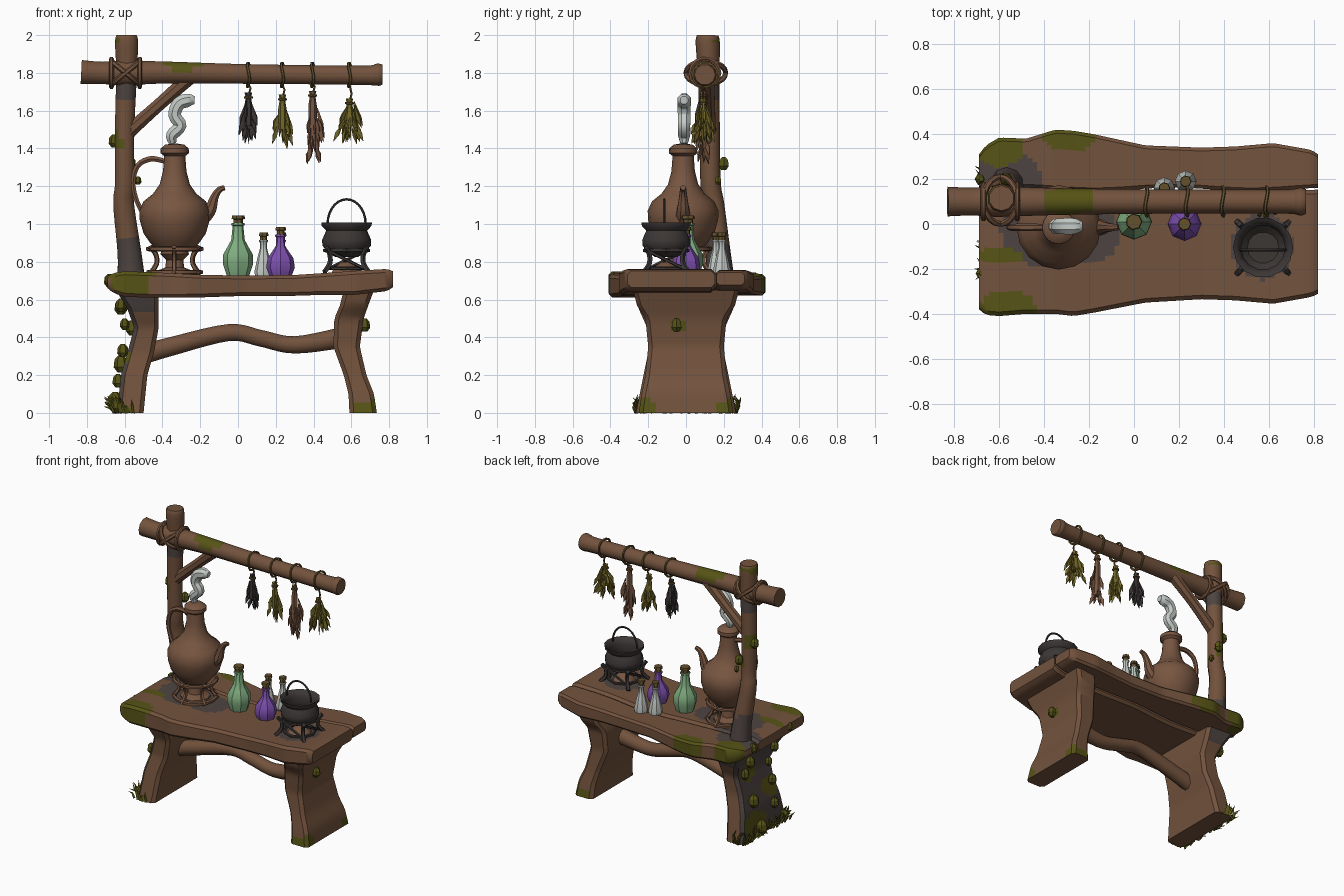
import bpy, bmesh, math, random
from mathutils import Vector

if "Cube" in bpy.data.objects:
    bpy.data.objects.remove(bpy.data.objects["Cube"])

random.seed(4)
COL = {"wood": (.17, .085, .046), "moss": (.095, .088, .008), "stone_grey": (.075, .058, .053),
       "iron": (.045, .038, .036), "green_glass": (.22, .43, .22), "purple_glass": (.21, .08, .43),
       "pale_glass": (.56, .6, .57), "olive_herb": (.17, .135, .02), "rope": (.13, .082, .025),
       "clay": (.185, .092, .052)}
MAT = {}
for k, c in COL.items():
    MAT[k] = bpy.data.materials.new(k)
    MAT[k].diffuse_color = (*c, 1)


def make(name, parts, mats, spots=(), rule=None, angle=40):
    """Skin each list of rings; spots are ellipsoids (centre, radii, material index)."""
    bm = bmesh.new()
    for rings, closed in parts:
        vs = [[bm.verts.new(p) for p in r] for r in rings]
        n = len(vs[0])
        for i in range(len(vs) - (0 if closed else 1)):
            a, b = vs[i], vs[(i + 1) % len(vs)]
            for j in range(n):
                bm.faces.new((a[j], a[(j + 1) % n], b[(j + 1) % n], b[j]))
        if not closed:
            bm.faces.new(vs[0][::-1])
            bm.faces.new(vs[-1])
    bmesh.ops.recalc_face_normals(bm, faces=bm.faces)
    for f in bm.faces:
        c = f.calc_center_median()
        if rule:
            f.material_index = rule(c, f.normal)
        for p, r, m in spots:
            if sum(((c[i] - p[i]) / r[i]) ** 2 for i in range(3)) < 1:
                f.material_index = m
    me = bpy.data.meshes.new(name)
    bm.to_mesh(me)
    bm.free()
    for m in mats:
        me.materials.append(MAT[m])
    ob = bpy.data.objects.new(name, me)
    bpy.context.collection.objects.link(ob)
    bpy.ops.object.select_all(action='DESELECT')
    ob.select_set(True)
    bpy.context.view_layer.objects.active = ob
    bpy.ops.object.shade_smooth_by_angle(angle=math.radians(angle))
    return ob


def lerp(tab, x):
    for (a, *p), (b, *q) in zip(tab, tab[1:]):
        if x <= b:
            t = max(0, (x - a) / (b - a))
            return [u + (v - u) * t for u, v in zip(p, q)]
    return list(tab[-1][1:])


def curve(pts, n):
    """Smooth path through (x, y, z, radius) points."""
    P = [pts[0]] + list(pts) + [pts[-1]]
    out = []
    for i in range(len(pts) - 1):
        a, b, c, d = P[i:i + 4]
        for k in range(n):
            t = k / n
            out.append([.5 * (2 * q + (r - p) * t + (2 * p - 5 * q + 4 * r - s) * t * t
                              + (3 * q - p - 3 * r + s) * t ** 3) for p, q, r, s in zip(a, b, c, d)])
    return out + [list(pts[-1])]


def tube(path, sides=8, ref=(0, 1, 0), closed=False, flat=1):
    rings, n = [], len(path)
    for i, p in enumerate(path):
        a = path[(i - 1) % n] if closed or i else p
        b = path[(i + 1) % n] if closed or i < n - 1 else p
        t = (Vector(b[:3]) - Vector(a[:3])).normalized()
        u = t.cross(Vector(ref)).normalized()
        v = t.cross(u)
        rings.append([Vector(p[:3]) + p[3] * (u * math.cos(w) + v * math.sin(w) * flat)
                      for w in [(j + .5) * math.tau / sides for j in range(sides)]])
    return rings, closed


def lathe(x, y, prof, sides=12):
    return [[(x + r * math.cos(j * math.tau / sides), y + r * math.sin(j * math.tau / sides), z)
             for j in range(sides)] for z, r in prof], False


def hoop(x, y, z, r, w, n=16):
    return tube([(x + r * math.cos(i * math.tau / n), y + r * math.sin(i * math.tau / n), z, w)
                 for i in range(n)], 5, (0, 0, 1), True)


def rect(u0, u1, v0, v1, b, n):
    us = [u0 + b + (u1 - u0 - 2 * b) * i / n for i in range(n + 1)]
    return [(u, v0) for u in us] + [(u1, v0 + b), (u1, v1 - b)] + \
        [(u, v1) for u in us[::-1]] + [(u0, v1 - b), (u0, v0 + b)]


# table top: two wavy planks (x, front y, back y, bottom z, top z)
TOP = [(-.69, -.38, .31, .66, .725), (-.66, -.405, .35, .635, .74), (-.6, -.41, .385, .615, .75),
       (-.48, -.40, .38, .61, .745), (-.35, -.40, .42, .61, .74), (-.27, -.41, .415, .61, .735),
       (-.18, -.395, .40, .612, .73), (.05, -.35, .35, .62, .727), (.3, -.335, .34, .62, .73),
       (.45, -.34, .345, .625, .74), (.62, -.355, .36, .625, .752), (.79, -.325, .33, .645, .762),
       (.82, -.31, .31, .665, .75)]
xs = [-.69 + 1.51 * i / 70 for i in range(71)]
front, back = [], []
for x in xs:
    f, k, lo, hi = lerp(TOP, x)
    seam = .15 + .008 * math.sin(x * 9)
    front.append([(x, u, v) for u, v in rect(f, seam - .004, lo, hi, .018, 24)])
    back.append([(x, u, v) for u, v in rect(seam + .004, k, lo + .012, hi - .006, .015, 10)])
SPOTS = [((-.58, .2, .74), (.17, .13, .05), 2), ((-.2, -.05, .74), (.14, .13, .05), 2),
         ((-.4, -.02, .74), (.2, .17, .04), 2), ((.575, -.1, .74), (.14, .15, .05), 2),
         ((-.6, .35, .72), (.11, .1, .12), 1), ((-.29, .41, .72), (.13, .09, .1), 1),
         ((-.56, -.38, .72), (.13, .1, .06), 1), ((-.6, -.14, .74), (.11, .035, .04), 1)]
make("table_top_front_plank", [(front, False)], ["wood", "moss", "stone_grey"], SPOTS)
make("table_top_back_plank", [(back, False)], ["wood", "moss", "stone_grey"], SPOTS)

# bent slab legs (z, x0, x1, half depth)
LEFT = [(0, -.64, -.5, .265), (.2, -.62, -.48, .225), (.32, -.585, -.445, .2), (.45, -.55, -.42, .205),
        (.55, -.585, -.42, .25), (.64, -.64, -.42, .28)]
RIGHT = [(0, .59, .735, .25), (.1, .585, .72, .235), (.2, .56, .68, .215), (.35, .505, .645, .2),
         (.5, .51, .665, .215), (.57, .54, .69, .26), (.65, .56, .72, .28)]


def leg(name, tab, spots, rule=None):
    rings = []
    for i in range(25):
        z = tab[-1][0] * i / 24
        a, b, h = lerp(tab, z)
        rings.append([(u, v, z) for v, u in rect(-h, h, a, b, .022, 14)])
    make(name, [(rings, False)], ["wood", "moss", "stone_grey"], spots, rule)


leg("left_leg", LEFT, [((-.6, .1, .1), (.1, .13, .08), 1), ((-.58, -.12, .28), (.08, .09, .07), 1),
                       ((-.56, .08, .45), (.08, .08, .07), 1)],
    lambda c, n: 2 if n.x < -.5 or (c.z > .54 and c.x < -.5) else 0)
leg("right_leg", RIGHT, [((.68, -.05, .46), (.06, .05, .04), 1), ((.72, -.22, .02), (.08, .06, .06), 1),
                         ((.72, .22, .02), (.08, .06, .05), 1)])

# wavy stretcher log
make("stretcher", [tube(curve([(-.5, 0, .31, .055), (-.36, 0, .35, .052), (-.05, 0, .425, .047), (.12, 0, .395, .046),
                               (.3, 0, .36, .048), (.56, 0, .4, .058)], 5), 10)], ["wood"])

# post, beam and brace
make("post", [tube(curve([(-.565, .18, .7, .078), (-.575, .17, .85, .066), (-.605, .145, 1.1, .058),
                          (-.6, .13, 1.22, .054), (-.6, .125, 1.5, .054), (-.59, .12, 1.8, .058),
                          (-.59, .115, 1.96, .064), (-.59, .115, 2.0, .056)], 6), 10)],
     ["wood", "moss", "stone_grey"],
     [((-.6, .15, .8), (.12, .12, .14), 2), ((-.6, .1, 1.72), (.1, .1, .06), 2),
      ((-.64, .13, 1.44), (.06, .07, .06), 1), ((-.6, .12, 1.97), (.07, .06, .03), 1),
      ((-.57, .24, 1.3), (.06, .07, .08), 1)])
make("beam", [tube(curve([(-.83, .1, 1.805, .066), (-.72, .1, 1.8, .062), (-.6, .1, 1.8, .068), (-.35, .1, 1.802, .06),
                          (0, .1, 1.795, .055), (.4, .1, 1.79, .053), (.68, .1, 1.787, .054),
                          (.74, .1, 1.79, .062), (.765, .1, 1.79, .055)], 6), 10)], ["wood", "moss"],
     [((-.28, .11, 1.85), (.11, .12, .05), 1)])
make("brace", [tube(curve([(-.6, .12, 1.47, .042), (-.42, .12, 1.63, .036), (-.24, .11, 1.79, .042)], 4), 8)], ["wood"])

# crossed lashing where beam meets post
lash = []
for s in (1, -1):
    lash.append(tube([(-.595 + .075 * math.cos(w), .105 + .105 * math.sin(w), 1.8 + s * .062 * math.cos(w), .014)
                      for w in [i * math.tau / 20 for i in range(20)]], 6, (s * .64, 0, -.77), True))
for x in (-.67, -.52):
    lash.append(tube([(x, .1 + .076 * math.cos(i * math.tau / 14), 1.8 + .076 * math.sin(i * math.tau / 14), .013)
                      for i in range(14)], 6, (1, 0, 0), True))
make("lashing", lash, ["wood"])

# kettle with spout, handle and stand
KX, KY = -.335, -.015
make("kettle_body", [lathe(KX, KY, [(.865, .1), (.9, .13), (.95, .165), (1.02, .185), (1.07, .188), (1.12, .165),
                                    (1.16, .115), (1.21, .08), (1.28, .062), (1.36, .056), (1.375, .075),
                                    (1.4, .074), (1.42, .05), (1.425, .02)], 16)], ["clay"])
make("kettle_spout", [tube(curve([(-.2, KY, 1.03, .05), (-.15, KY, 1.07, .036), (-.125, KY, 1.14, .024),
                                  (-.1, KY, 1.18, .018), (-.07, KY, 1.192, .014)], 4), 8)], ["clay"])
make("kettle_handle", [tube(curve([(-.38, KY, 1.33, .014), (-.46, KY, 1.345, .017), (-.53, KY, 1.31, .016),
                                   (-.555, KY, 1.22, .014), (-.535, KY, 1.12, .014), (-.49, KY, 1.04, .016)], 4), 6)], ["clay"])
stand = [hoop(KX, KY, .868, .142, .013), hoop(KX, KY, .745, .14, .013),
         lathe(KX, KY, [(.735, .1), (.75, .1), (.77, .05), (.81, .045), (.84, .075), (.87, .07)], 10)]
for i in range(6):
    c, s = math.cos(i * math.pi / 3 + .5), math.sin(i * math.pi / 3 + .5)
    stand.append(tube(curve([(KX + r * c, KY + r * s, z, .013) for r, z in
                             ((.15, .88), (.115, .84), (.11, .79), (.15, .735))], 3), 5, (-s, c, 0)))
make("kettle_stand", stand, ["clay"])

# curling smoke
make("smoke", [tube(curve([(-.345, -.01, 1.425, .02), (-.35, -.01, 1.47, .034), (-.305, -.01, 1.52, .035),
                           (-.335, -.01, 1.575, .036), (-.315, -.01, 1.635, .038), (-.265, -.01, 1.655, .038),
                           (-.23, -.01, 1.655, .022)], 4), 8)], ["pale_glass"])

# bottles with corks
def bottle(name, x, y, prof, mat, sides=8):
    make(name, [lathe(x, y, prof, sides)], [mat], angle=30)
    z, r = prof[-1]
    make(name + "_cork", [lathe(x, y, [(z - .01, r * .8), (z + .02, r * .8), (z + .022, r * 1.1), (z + .04, r)], 7)], ["rope"])


bottle("green_bottle", 0, .01, [(.728, .06), (.79, .08), (.84, .078), (.88, .055), (.915, .036), (.99, .028),
                                (.995, .036), (1.005, .034)], "green_glass")
bottle("purple_bottle", .225, .0, [(.728, .06), (.77, .076), (.82, .068), (.86, .04), (.885, .025), (.93, .023),
                                   (.935, .029), (.945, .027)], "purple_glass")
VIAL = [(.726, .045), (.75, .048), (.83, .03), (.87, .019), (.9, .019), (.91, .025), (.915, .024)]
bottle("pale_vial_left", .135, .16, VIAL, "pale_glass")
bottle("pale_vial_right", .23, .19, VIAL, "pale_glass")

# cauldron, handle and stand
CX, CY = .575, -.105
make("cauldron", [lathe(CX, CY, [(.825, .06), (.85, .1), (.885, .128), (.915, .13), (.95, .115), (.965, .108),
                                 (.99, .132), (1.008, .134), (1.0, .118), (.965, .098), (.9, .11), (.86, .07)], 14)], ["iron"])
make("cauldron_handle", [tube([(CX + .1 * math.cos(w), CY - .01, 1.0 + .13 * math.sin(w), .007)
                               for w in [i * math.pi / 14 for i in range(15)]], 5)], ["iron"])
stand = [hoop(CX, CY, .86, .115, .011, 8), hoop(CX, CY, .765, .105, .01, 8)]
for i in range(4):
    w = math.pi / 4 + i * math.pi / 2
    c, s = math.cos(w), math.sin(w)
    stand.append(tube(curve([(CX + r * c, CY + r * s, z, .014) for r, z in
                             ((.15, .875), (.125, .84), (.125, .79), (.165, .745))], 3), 5, (-s, c, 0)))
    stand.append(tube([(CX + .13 * c, CY + .13 * s, .855, .009), (CX - .13 * s, CY + .13 * c, .765, .009)], 5, (0, 0, 1)))
make("cauldron_stand", stand, ["iron"])
make("cauldron_embers", [lathe(CX, CY, [(.74, .09), (.77, .07), (.8, .03)], 7)], ["clay"])

# hanging herb bundles: (name, x, tie z, bottom z, spread, leaves, material)
HERBS = [("dark_herbs", .055, 1.67, 1.42, .055, 26, "iron"), ("olive_herbs", .235, 1.66, 1.4, .055, 24, "olive_herb"),
         ("brown_herbs", .395, 1.68, 1.3, .06, 26, "clay"), ("leafy_herbs", .59, 1.64, 1.42, .08, 40, "olive_herb")]
HY = .09
for name, x, zt, zb, sp, n, mat in HERBS:
    parts = [lathe(x, HY, [(zb + .1, sp * .4), (zt - .05, .022), (zt, .014), (zt + .025, .02)], 6)]
    for i in range(n):
        w, q = random.uniform(0, math.tau), random.uniform(.3, 1)
        dx, dy = math.cos(w) * sp * q, math.sin(w) * sp * q * .75
        z1 = zb + random.uniform(0, .5) * (zt - zb)
        z0 = z1 + random.uniform(.07, .13)
        k = random.uniform(.3, .55)
        parts.append(tube([(x + dx * k, HY + dy * k, z0, .004), (x + dx * .85, HY + dy * .85, z1 + .04, .016),
                           (x + dx * 1.1, HY + dy * 1.1, z1, .002)], 4, (math.sin(w), -math.cos(w) + .01, .1), flat=.5))
    make(name, parts, [mat], angle=25)
    loop = [tube([(x + .006 * math.sin(i), .1 + .064 * math.cos(i * math.tau / 14), 1.79 + .064 * math.sin(i * math.tau / 14), .008)
                  for i in range(14)], 5, (1, 0, 0), True),
            tube([(x, HY, 1.74, .006), (x + .012, HY, zt + .05, .006), (x, HY, zt, .006)], 5),
            hoop(x, HY, zt, .018, .007, 8)]
    make(name + "_string", loop, ["rope"])

# moss clumps on legs, post and table edge
clumps = []
for x, y, z, r in [(-.62, -.14, .57, .035), (-.62, .14, .56, .04), (-.6, -.1, .47, .03), (-.56, .12, .45, .04),
                   (-.61, -.13, .33, .035), (-.62, .1, .26, .045), (-.635, -.12, .17, .035), (-.65, .05, .06, .05),
                   (-.64, -.22, .04, .04), (.67, -.05, .465, .035), (-.68, .2, .7, .035), (-.68, -.22, .7, .03),
                   (-.655, .14, 1.44, .035), (-.57, .2, 1.32, .035), (-.53, .17, 1.23, .022)]:
    clumps.append(lathe(x, y, [(z - r, r * .4), (z - r * .4, r * .85), (z + r * .5, r * .75), (z + r, r * .3)], 6))
make("moss_clumps", clumps, ["moss"], angle=20)

# grass tufts at the foot of the legs
blades = []
for i in range(60):
    x, y = -.645 + random.uniform(-.015, .02), random.uniform(-.26, .27)
    if i % 3 == 0:
        x, y = random.uniform(-.64, -.54), random.choice((-.265, .265))
    h = random.uniform(.03, .1)
    dx = random.uniform(-.07, .01)
    blades.append(tube([(x, y, 0, .009), (x + dx * .5, y + random.uniform(-.02, .02), h * .7, .007),
                        (x + dx, y + random.uniform(-.03, .03), h, .001)], 3))
make("grass", blades, ["moss"], angle=20)

for m in bpy.data.materials:
    if m.users and not m.is_grease_pencil:
        m.use_nodes = True
        m.node_tree.nodes["Principled BSDF"].inputs["Base Color"].default_value = m.diffuse_color
